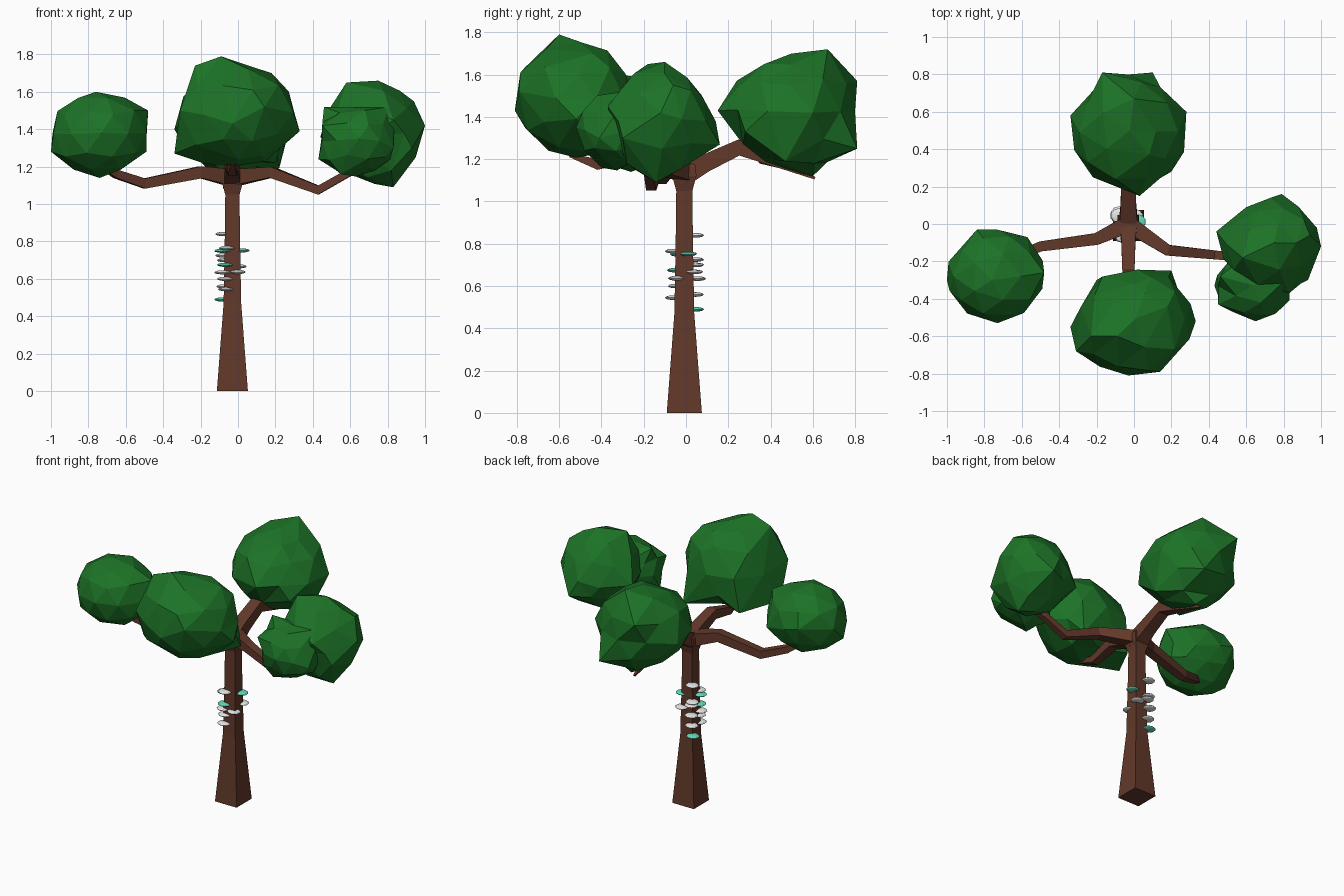
import bpy
import bmesh
import random
from mathutils import Vector

random.seed(4)
default_cube = bpy.data.objects.get("Cube")
if default_cube:
    bpy.data.objects.remove(default_cube, do_unlink=True)


def make_material(name, rgb):
    material = bpy.data.materials.new(name)
    material.use_nodes = True
    color = (*rgb, 1.0)
    material.diffuse_color = color
    shader = material.node_tree.nodes["Principled BSDF"]
    shader.inputs["Base Color"].default_value = color
    shader.inputs["Roughness"].default_value = 0.9
    return material


bark = make_material("brown bark", (0.122, 0.04, 0.023))
leaf = make_material("leaf green", (0.012, 0.17, 0.02))
white = make_material("fungus white", (0.8, 0.8, 0.8))
teal = make_material("fungus teal", (0.12, 0.72, 0.5))


def finish(bm, name, material):
    """Turn a bmesh into a flat shaded object of one colour."""
    bmesh.ops.recalc_face_normals(bm, faces=bm.faces)
    mesh = bpy.data.meshes.new(name)
    bm.to_mesh(mesh)
    bm.free()
    mesh.materials.append(material)
    obj = bpy.data.objects.new(name, mesh)
    bpy.context.collection.objects.link(obj)
    return obj


def square_tube(name, path, radii, material):
    """Sweep a tapering square section along a path of points."""
    bm = bmesh.new()
    points = [Vector(p) for p in path]
    rings = []
    for i, point in enumerate(points):
        before = points[max(i - 1, 0)]
        after = points[min(i + 1, len(points) - 1)]
        tangent = (after - before).normalized()
        side = tangent.cross(Vector((0, 0, 1)))
        if side.length < 0.01:
            side = Vector((1, 0, 0))
        side.normalize()
        up = side.cross(tangent)
        corners = [(1, 1), (-1, 1), (-1, -1), (1, -1)]
        rings.append([bm.verts.new(point + (side * a + up * b) * radii[i])
                      for a, b in corners])
    for low, high in zip(rings, rings[1:]):
        for k in range(4):
            n = (k + 1) % 4
            bm.faces.new((low[k], low[n], high[n], high[k]))
    bm.faces.new(rings[0])
    bm.faces.new(rings[-1])
    return finish(bm, name, material)


def foliage(name, center, half, anchors, jitter=0.06):
    """Faceted clump: a jittered ellipsoid pulled out to anchor points."""
    bm = bmesh.new()
    bmesh.ops.create_icosphere(bm, subdivisions=2, radius=1)
    center = Vector(center)
    directions = {}
    for v in bm.verts:
        directions[v] = v.co.normalized()
        scale = 1 + random.uniform(-jitter, jitter)
        v.co = center + Vector([c * h for c, h in zip(v.co * scale, half)])
    # Give every anchor its own vertex
    tips = {}
    for anchor in map(Vector, anchors):
        aim = Vector([o / h for o, h in zip(anchor - center, half)]).normalized()
        free = [v for v in bm.verts if v not in tips]
        tips[max(free, key=lambda v: directions[v].dot(aim))] = anchor
    # Repeat the pulls so that neighbouring anchors settle together
    for _ in range(6):
        for tip, anchor in tips.items():
            pull = anchor - tip.co
            for v in bm.verts:
                v.co += pull * max(0, directions[v].dot(directions[tip])) ** 12
    return finish(bm, name, leaf)


# Trunk with a flared foot and a swollen fork at the top
tx, ty = -0.03, -0.008
square_tube("trunk",
            [(tx, ty, z) for z in (0, 0.47, 0.8, 1.05, 1.12, 1.165, 1.185)],
            (0.083, 0.047, 0.041, 0.038, 0.057, 0.055, 0.04), bark)

# Four crooked branches
square_tube("right_branch",
            [(tx, 0, 1.14), (-0.2, -0.08, 1.17), (-0.5, -0.12, 1.11),
             (-0.65, -0.18, 1.16), (-0.76, -0.26, 1.22)],
            (0.045, 0.032, 0.027, 0.022, 0.01), bark)
square_tube("left_branch",
            [(tx, 0, 1.14), (0.18, -0.14, 1.17), (0.43, -0.165, 1.075),
             (0.58, -0.18, 1.16), (0.68, -0.2, 1.2)],
            (0.045, 0.029, 0.024, 0.02, 0.01), bark)
square_tube("back_branch",
            [(tx, 0, 1.13), (tx, 0.09, 1.18), (tx, 0.25, 1.255),
             (tx, 0.4, 1.2), (tx, 0.61, 1.11)],
            (0.05, 0.042, 0.038, 0.028, 0.006), bark)
square_tube("front_branch",
            [(tx, 0, 1.13), (tx, -0.09, 1.17), (tx, -0.24, 1.22),
             (tx, -0.42, 1.175), (tx, -0.55, 1.22)],
            (0.05, 0.038, 0.033, 0.025, 0.01), bark)

# Leaf clumps
foliage("front_foliage", (0, -0.52, 1.48), (0.3, 0.29, 0.28),
        [(-0.09, -0.6, 1.79), (-0.23, -0.6, 1.74), (-0.34, -0.55, 1.27),
         (0.33, -0.52, 1.39), (-0.03, -0.81, 1.43), (0.18, -0.44, 1.7),
         (0.14, -0.79, 1.52), (-0.31, -0.68, 1.5), (0, -0.32, 1.64),
         (0.2, -0.25, 1.22), (-0.2, -0.3, 1.24), (0, -0.65, 1.24)])
foliage("back_foliage", (-0.03, 0.49, 1.43), (0.29, 0.3, 0.27),
        [(0, 0.67, 1.72), (0.08, 0.37, 1.65), (-0.17, 0.81, 1.57),
         (0.1, 0.81, 1.25), (0, 0.6, 1.12), (0.03, 0.15, 1.43),
         (-0.34, 0.58, 1.4), (0.28, 0.6, 1.42), (0, 0.27, 1.27),
         (0.2, 0.28, 1.33), (-0.22, 0.25, 1.4), (0.22, 0.47, 1.19)])
foliage("right_foliage", (-0.74, -0.28, 1.375), (0.26, 0.245, 0.228),
        [(-1, -0.3, 1.28), (-0.48, -0.26, 1.5), (-0.57, -0.07, 1.33),
         (-0.73, -0.53, 1.38), (-0.74, -0.26, 1.14), (-0.84, -0.03, 1.4),
         (-0.49, -0.22, 1.28), (-0.76, -0.3, 1.6)],
        jitter=0.02)
foliage("left_foliage", (0.73, -0.11, 1.38), (0.25, 0.24, 0.25),
        [(0.75, -0.1, 1.66), (0.58, -0.18, 1.65), (0.83, -0.14, 1.09),
         (1, -0.12, 1.42), (0.79, 0.16, 1.27), (0.93, -0.3, 1.3),
         (0.44, -0.04, 1.36), (0.94, -0.06, 1.55), (0.6, 0.09, 1.35),
         (0.83, -0.37, 1.45), (0.82, -0.28, 1.18)])
foliage("left_small_foliage", (0.64, -0.33, 1.34), (0.2, 0.18, 0.18),
        [(0.46, -0.28, 1.52), (0.81, -0.3, 1.52), (0.55, -0.4, 1.16),
         (0.65, -0.52, 1.35), (0.43, -0.33, 1.24), (0.83, -0.41, 1.3),
         (0.45, -0.43, 1.42)])

# Shelf fungi around the trunk: x, y, height, colour
shelves = [(-0.08, 0.045, 0.84, white), (-0.06, -0.06, 0.765, white),
           (0.02, 0.012, 0.752, teal), (-0.085, -0.035, 0.75, teal),
           (-0.08, 0.045, 0.725, white), (-0.07, 0.045, 0.7, white),
           (-0.07, -0.05, 0.675, teal), (0.005, 0.04, 0.667, white),
           (-0.085, -0.04, 0.635, white), (0, -0.045, 0.637, white),
           (-0.08, 0.055, 0.635, white), (-0.07, -0.045, 0.6, white),
           (-0.075, 0.045, 0.56, white), (-0.065, -0.06, 0.545, white),
           (-0.085, 0.045, 0.49, teal)]
for x, y, z, material in shelves:
    bm = bmesh.new()
    bmesh.ops.create_uvsphere(bm, u_segments=10, v_segments=6, radius=1)
    for v in bm.verts:
        v.co = Vector((x + v.co.x * 0.044, y + v.co.y * 0.04, z + v.co.z * 0.011))
    finish(bm, "shelf_fungus", material)
